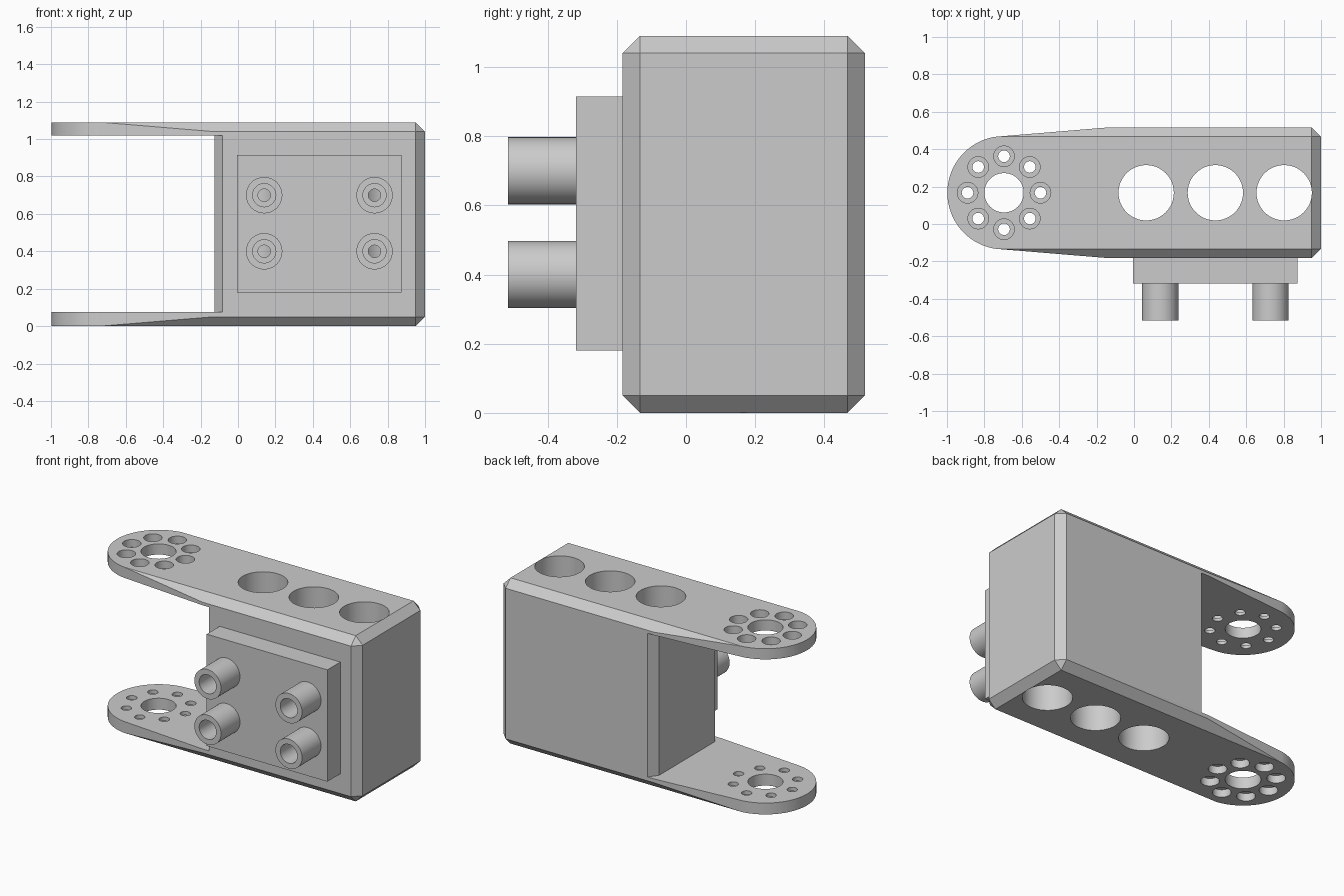
import bpy, bmesh, math
from mathutils import Matrix, Vector

cube = bpy.data.objects.get("Cube")
if cube:
    bpy.data.objects.remove(cube, do_unlink=True)

HEIGHT, MID_Y = 1.09, 0.167
HALF, CHAMFER = 0.35, 0.05
EYE_X, EYE_R = -0.695, 0.303
PEGS = [(x, z) for x in (0.14, 0.73) for z in (0.4, 0.7)]
RING = [(EYE_X + 0.195 * math.cos(i * math.pi / 4),
         MID_Y + 0.195 * math.sin(i * math.pi / 4)) for i in range(8)]

grey = bpy.data.materials.new("light grey")
grey.use_nodes = True
grey.diffuse_color = (0.6, 0.6, 0.6, 1)
grey.node_tree.nodes["Principled BSDF"].inputs["Base Color"].default_value = (0.6, 0.6, 0.6, 1)


def make_object(name, bm):
    bmesh.ops.recalc_face_normals(bm, faces=bm.faces)
    mesh = bpy.data.meshes.new(name)
    bm.to_mesh(mesh)
    bm.free()
    mesh.materials.append(grey)
    obj = bpy.data.objects.new(name, mesh)
    bpy.context.collection.objects.link(obj)
    return obj


def add_cylinder(bm, start, end, radius):
    start, end = Vector(start), Vector(end)
    axis = end - start
    turn = axis.to_track_quat('Z', 'Y').to_matrix().to_4x4()
    bmesh.ops.create_cone(bm, cap_ends=True, segments=48, radius1=radius, radius2=radius,
                          depth=axis.length, matrix=Matrix.Translation((start + end) / 2) @ turn)


def add_box(bm, low, high):
    low, high = Vector(low), Vector(high)
    size = Matrix.Diagonal((high - low).to_4d())
    size[3][3] = 1
    bmesh.ops.create_cube(bm, size=1, matrix=Matrix.Translation((low + high) / 2) @ size)


# Chamfered block with rounded, tapering end
bm = bmesh.new()
flat = HALF - CHAMFER
points = []
for z, mid_z in ((HEIGHT, HEIGHT - CHAMFER), (0, CHAMFER)):
    for i in range(49):
        a = math.pi / 2 + math.pi * i / 48
        y = max(-flat, min(flat, EYE_R * math.sin(a)))
        points.append((EYE_X + EYE_R * math.cos(a), y, z))
    for s in (-1, 1):
        points += [(1 - CHAMFER, s * flat, z), (-0.13, s * HALF, mid_z),
                   (1 - CHAMFER, s * HALF, mid_z), (1, s * flat, mid_z)]
for x, y, z in points:
    bm.verts.new((x, MID_Y + y, z))
bmesh.ops.convex_hull(bm, input=bm.verts)
bmesh.ops.dissolve_limit(bm, angle_limit=math.radians(0.5), verts=bm.verts, edges=bm.edges)
bracket = make_object("bracket_body", bm)

# Front plate and its pegs
bm = bmesh.new()
add_box(bm, (-0.005, -0.318, 0.18), (0.873, -0.17, 0.915))
plate = make_object("front_plate", bm)
bm = bmesh.new()
for x, z in PEGS:
    add_cylinder(bm, (x, -0.515, z), (x, -0.31, z), 0.097)
pegs = make_object("pegs", bm)

# Cutter for the gap between the arms, with bevelled inner corners
bm = bmesh.new()
side = [(-0.125, 0.29), (-0.076, 0.36), (-0.076, 1), (-2, 1)]
outline = side + [(x, -y) for x, y in reversed(side)]
base = bm.faces.new([bm.verts.new((x, MID_Y + y, 0.075)) for x, y in outline])
walls = bmesh.ops.extrude_face_region(bm, geom=[base])
bmesh.ops.translate(bm, vec=(0, 0, 0.945),
                    verts=[v for v in walls["geom"] if isinstance(v, bmesh.types.BMVert)])
gap = make_object("gap_cutter", bm)

# Cutter for the wide holes: bores, arm eyes and counterbores
bm = bmesh.new()
for x in (0.065, 0.435, 0.803):
    add_cylinder(bm, (x, MID_Y, -1), (x, MID_Y, 2), 0.148)
add_cylinder(bm, (EYE_X, MID_Y, -1), (EYE_X, MID_Y, 2), 0.105)
for x, y in RING:
    add_cylinder(bm, (x, y, -1), (x, y, 0.05), 0.055)
    add_cylinder(bm, (x, y, HEIGHT - 0.05), (x, y, 2), 0.055)
for x, z in PEGS:
    add_cylinder(bm, (x, -1, z), (x, -0.34, z), 0.062)
wide = make_object("wide_hole_cutter", bm)

# Cutter for the narrow screw holes
bm = bmesh.new()
for x, y in RING:
    add_cylinder(bm, (x, y, -1), (x, y, 2), 0.031)
for x, z in PEGS:
    add_cylinder(bm, (x, -1, z), (x, MID_Y, z), 0.033)
narrow = make_object("narrow_hole_cutter", bm)

# Cut the parts and shade them
for obj, cutters in ((bracket, (gap, wide, narrow)), (plate, (narrow,)), (pegs, (wide, narrow))):
    bpy.ops.object.select_all(action='DESELECT')
    bpy.context.view_layer.objects.active = obj
    obj.select_set(True)
    for cutter in cutters:
        mod = obj.modifiers.new("cut", 'BOOLEAN')
        mod.operation, mod.solver, mod.object = 'DIFFERENCE', 'EXACT', cutter
        bpy.ops.object.modifier_apply(modifier=mod.name)
    bpy.ops.object.shade_smooth_by_angle(angle=math.radians(20))

for cutter in (gap, wide, narrow):
    cutter.hide_render = True
    bpy.data.objects.remove(cutter, do_unlink=True)
